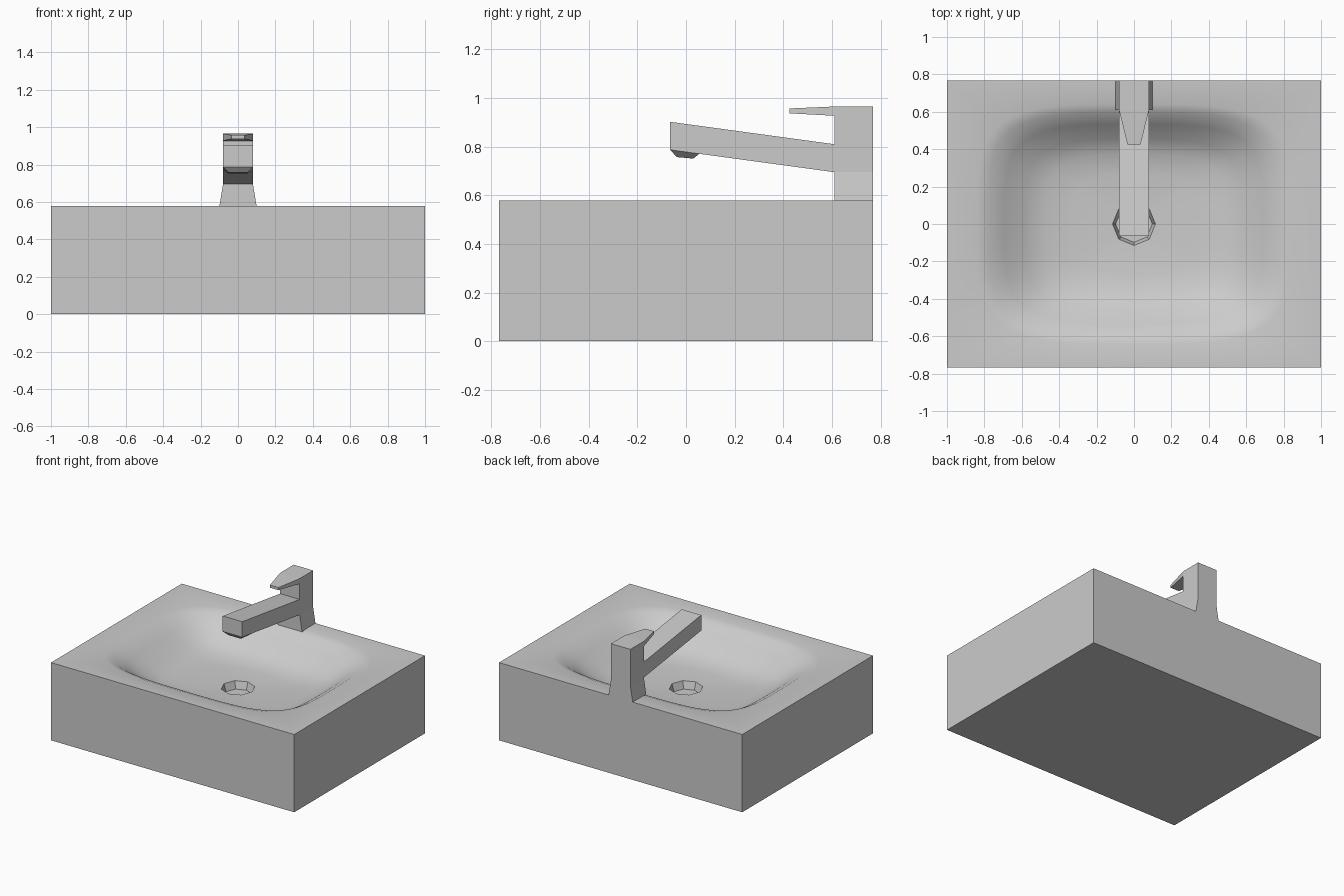
import bpy, bmesh
from math import atan2, cos, sin, pi

if "Cube" in bpy.data.objects:
    bpy.data.objects.remove(bpy.data.objects["Cube"])


def finish(bm, name, smooth=None):
    bmesh.ops.recalc_face_normals(bm, faces=bm.faces)
    mesh = bpy.data.meshes.new(name)
    bm.to_mesh(mesh)
    bm.free()
    ob = bpy.data.objects.new(name, mesh)
    bpy.context.collection.objects.link(ob)
    if smooth:
        bpy.ops.object.select_all(action='DESELECT')
        ob.select_set(True)
        bpy.context.view_layer.objects.active = ob
        bpy.ops.object.shade_smooth_by_angle(angle=smooth)
    return ob


# Basin: one skin of rings running from base to outer rim, bowl and drain
SEG = 16
edge = [-1 + 2 * i / SEG for i in range(SEG)]
square = ([(1, s) for s in edge] + [(-s, 1) for s in edge]
          + [(-1, -s) for s in edge] + [(s, -1) for s in edge])


def rim(u, v, p=4):
    k = (abs(u) ** p + abs(v) ** p) ** (-1 / p)
    return 0.84 * u * k, 0.64 * v * k


def octagon(u, v, r):
    a = atan2(v, u)
    d = r * cos(pi / 8) / cos(a % (pi / 4) - pi / 8)
    return d * cos(a), d * sin(a)


bm = bmesh.new()
rings = []


def add_ring(points, z):
    rings.append([bm.verts.new((x, y, z)) for x, y in points])


rect = [(u, v * 0.768) for u, v in square]
add_ring(rect, 0)
add_ring(rect, 0.578)
bowl = [(0, 0.578), (0.08, 0.563), (0.2, 0.51), (0.35, 0.43),
        (0.5, 0.388), (0.7, 0.371), (1, 0.365)]
for t, z in bowl:
    pts = []
    for u, v in square:
        (x0, y0), (x1, y1) = rim(u, v), octagon(u, v, 0.115)
        pts.append((x0 + (x1 - x0) * t, y0 + (y1 - y0) * t))
    add_ring(pts, z)
add_ring([octagon(u, v, 0.098) for u, v in square], 0.31)
n = len(square)
for a, b in zip(rings, rings[1:]):
    for i in range(n):
        j = (i + 1) % n
        bm.faces.new((a[i], a[j], b[j], b[i]))
bm.faces.new(rings[0])
bm.faces.new(rings[-1])
finish(bm, "basin", 0.52)

# Tap: side outline as (y, z, half width), mirrored across x
outline = [(0.768, 0.574, 0.10), (0.61, 0.574, 0.10), (0.61, 0.695, 0.08),
           (-0.065, 0.787, 0.08), (-0.065, 0.902, 0.08), (0.61, 0.81, 0.08),
           (0.61, 0.927, 0.08), (0.425, 0.937, 0.035), (0.425, 0.957, 0.035),
           (0.61, 0.965, 0.08), (0.768, 0.965, 0.08), (0.768, 0.695, 0.08)]
# Flared base, column, spout and lever side panels
panels = [(0, 1, 2, 11), (2, 5, 6, 9, 10, 11), (2, 3, 4, 5), (6, 7, 8, 9)]
bm = bmesh.new()
sides = [[bm.verts.new((s * w, y, z)) for y, z, w in outline] for s in (-1, 1)]
for side in sides:
    for panel in panels:
        bm.faces.new([side[i] for i in panel])
for i in range(len(outline)):
    j = (i + 1) % len(outline)
    bm.faces.new((sides[0][i], sides[0][j], sides[1][j], sides[1][i]))
finish(bm, "tap")

# Nozzle: tapered block under the spout tip
bm = bmesh.new()
loops = []
for w, front, back in ((0.08, (-0.065, 0.787), (0.055, 0.771)),
                       (0.05, (-0.038, 0.757), (0.03, 0.751))):
    loops.append([bm.verts.new((x, y, z)) for x, (y, z) in
                  ((-w, front), (w, front), (w, back), (-w, back))])
for i in range(4):
    j = (i + 1) % 4
    bm.faces.new((loops[0][i], loops[0][j], loops[1][j], loops[1][i]))
bm.faces.new(loops[0])
bm.faces.new(loops[1])
finish(bm, "nozzle")
